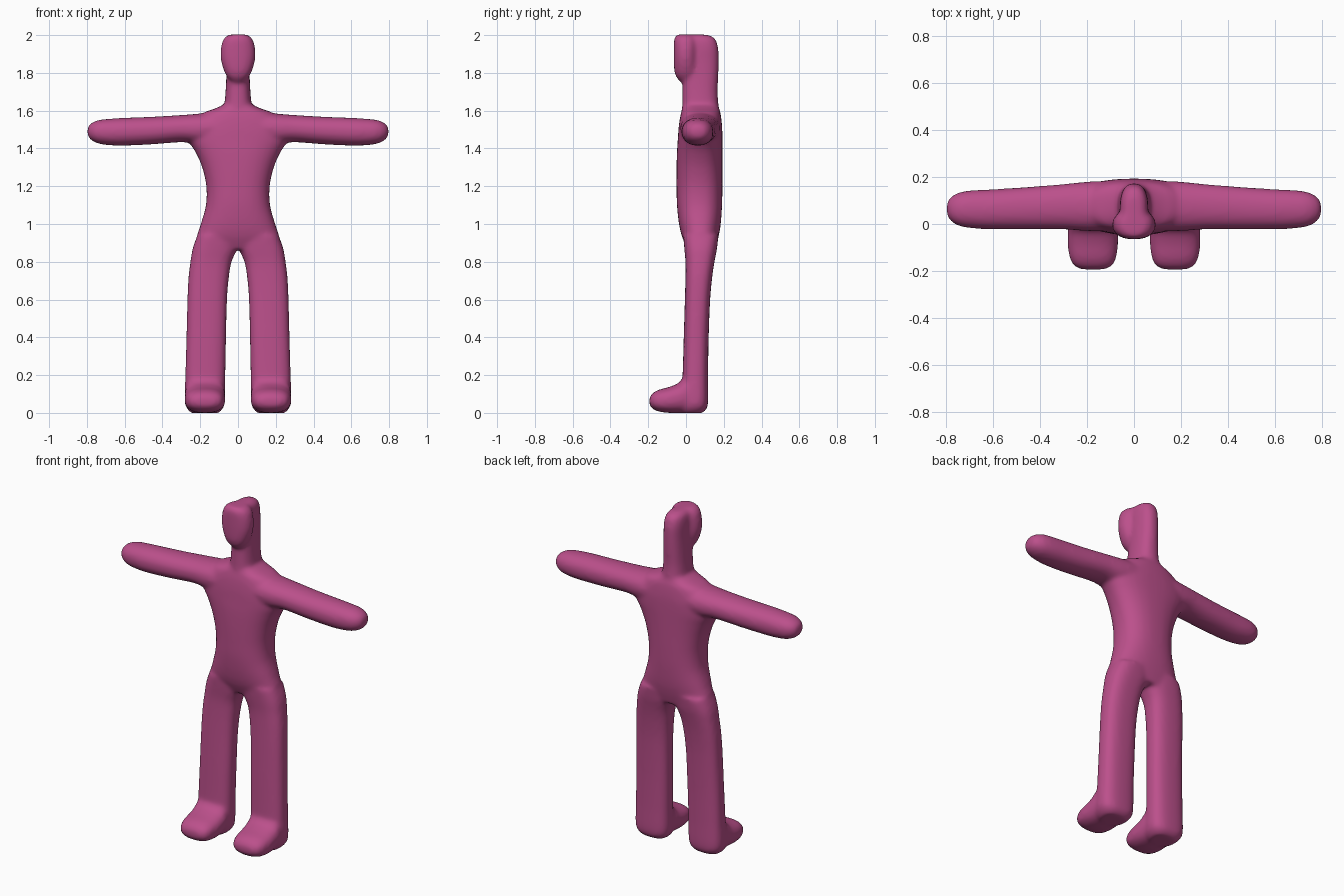
import bpy, bmesh, math
from mathutils import Vector

bm = bmesh.new()
SIDES = 40


def spline(keys, steps=6):
    """Smooth interpolation through key sections."""
    out = []
    for i in range(len(keys) - 1):
        p0, p1 = keys[max(i - 1, 0)], keys[i]
        p2, p3 = keys[i + 1], keys[min(i + 2, len(keys) - 1)]
        for k in range(steps):
            t = k / steps
            out.append([0.5 * (2 * b + (c - a) * t + (2 * a - 5 * b + 4 * c - d) * t * t
                               + (3 * b - a - 3 * c + d) * t ** 3)
                        for a, b, c, d in zip(p0, p1, p2, p3)])
    return out + [list(keys[-1])]


def loft(keys, axis, power=2.4, side=1):
    """Skin superellipse sections given as (position, a_min, a_max, b_min, b_max)."""
    rings = []
    for p, a0, a1, b0, b1 in spline(keys):
        ring = []
        for i in range(SIDES):
            t = 2 * math.pi * i / SIDES
            c, s = math.cos(t), math.sin(t)
            a = (a0 + a1) / 2 + (a1 - a0) / 2 * math.copysign(abs(c) ** (2 / power), c)
            b = (b0 + b1) / 2 + (b1 - b0) / 2 * math.copysign(abs(s) ** (2 / power), s)
            co = {'x': (p, a, b), 'y': (a, p, b), 'z': (a, b, p)}[axis]
            ring.append(bm.verts.new(Vector((co[0] * side, co[1], co[2]))))
        rings.append(ring)
    for r, q in zip(rings, rings[1:]):
        for i in range(SIDES):
            j = (i + 1) % SIDES
            bm.faces.new((r[i], r[j], q[j], q[i]))
    bm.faces.new(rings[0])
    bm.faces.new(rings[-1])


def sym(z, w, y0, y1):
    return (z, -w, w, y0, y1)


# torso, flaring into the shoulders
loft([sym(0.865, 0.20, 0.01, 0.155), sym(0.93, 0.218, -0.02, 0.172), sym(1.0, 0.197, -0.037, 0.184),
      sym(1.1, 0.17, -0.048, 0.191), sym(1.2, 0.168, -0.05, 0.193), sym(1.3, 0.19, -0.05, 0.193),
      sym(1.38, 0.225, -0.048, 0.193), sym(1.44, 0.262, -0.044, 0.193), sym(1.50, 0.27, -0.04, 0.192),
      sym(1.55, 0.23, -0.034, 0.188), sym(1.59, 0.18, -0.026, 0.182), sym(1.612, 0.12, -0.02, 0.175),
      sym(1.63, 0.08, -0.017, 0.17)], 'z', 2.4)

# neck and back of the head
loft([sym(1.55, 0.08, -0.02, 0.175), sym(1.63, 0.072, -0.02, 0.172), sym(1.7, 0.066, -0.019, 0.168),
      sym(1.78, 0.062, -0.02, 0.171), sym(1.86, 0.06, -0.03, 0.173), sym(1.93, 0.06, -0.03, 0.171),
      sym(1.975, 0.055, -0.03, 0.158), sym(1.995, 0.042, -0.03, 0.135), sym(2.003, 0.025, -0.03, 0.105)],
     'z', 2.4)

# face
loft([sym(1.752, 0.03, -0.03, 0.03), sym(1.775, 0.055, -0.05, 0.05), sym(1.81, 0.074, -0.062, 0.06),
      sym(1.87, 0.091, -0.065, 0.06), sym(1.93, 0.091, -0.065, 0.06), sym(1.97, 0.081, -0.064, 0.06),
      sym(1.992, 0.066, -0.058, 0.05), sym(2.004, 0.04, -0.045, 0.04)], 'z', 2.3)

for s in (-1, 1):
    # arm
    loft([(0.05, -0.03, 0.185, 1.43, 1.60), (0.2, -0.03, 0.18, 1.425, 1.585),
          (0.3, -0.023, 0.17, 1.433, 1.577), (0.45, -0.023, 0.158, 1.422, 1.568),
          (0.6, -0.023, 0.148, 1.415, 1.562), (0.68, -0.019, 0.144, 1.417, 1.557),
          (0.74, -0.01, 0.136, 1.426, 1.55), (0.78, 0.012, 0.115, 1.446, 1.532),
          (0.797, 0.04, 0.09, 1.47, 1.51)], 'x', 2.2, s)
    # leg
    loft([(-0.002, 0.105, 0.245, -0.03, 0.085), (0.02, 0.082, 0.268, -0.03, 0.108),
          (0.06, 0.069, 0.282, -0.025, 0.117), (0.2, 0.067, 0.279, -0.018, 0.117),
          (0.4, 0.063, 0.273, -0.012, 0.12), (0.6, 0.058, 0.268, -0.006, 0.128),
          (0.72, 0.048, 0.262, -0.003, 0.139), (0.8, 0.034, 0.252, -0.003, 0.151),
          (0.87, 0.005, 0.24, -0.009, 0.164), (0.94, 0.0, 0.215, -0.015, 0.172)], 'z', 2.7, s)
    # foot
    loft([(0.08, 0.08, 0.27, -0.001, 0.15), (0.0, 0.07, 0.28, -0.001, 0.19),
          (-0.04, 0.068, 0.281, -0.001, 0.158), (-0.09, 0.068, 0.282, 0.0, 0.137),
          (-0.14, 0.075, 0.275, 0.006, 0.124), (-0.175, 0.09, 0.258, 0.02, 0.106),
          (-0.194, 0.125, 0.225, 0.042, 0.08)], 'y', 2.5, s)

bmesh.ops.recalc_face_normals(bm, faces=bm.faces)
mesh = bpy.data.meshes.new("body")
bm.to_mesh(mesh)
bm.free()
body = bpy.data.objects.new("body", mesh)
bpy.context.collection.objects.link(body)

# fuse the parts into one skin and soften the joins
rm = body.modifiers.new("fuse", 'REMESH')
rm.mode = 'VOXEL'
rm.voxel_size = 0.01
rm.use_smooth_shade = True
sm = body.modifiers.new("soften", 'SMOOTH')
sm.factor = 0.5
sm.iterations = 14

mat = bpy.data.materials.new("magenta")
mat.diffuse_color = (0.5, 0.08, 0.26, 1)
mesh.materials.append(mat)
for f in mesh.polygons:
    f.use_smooth = True
